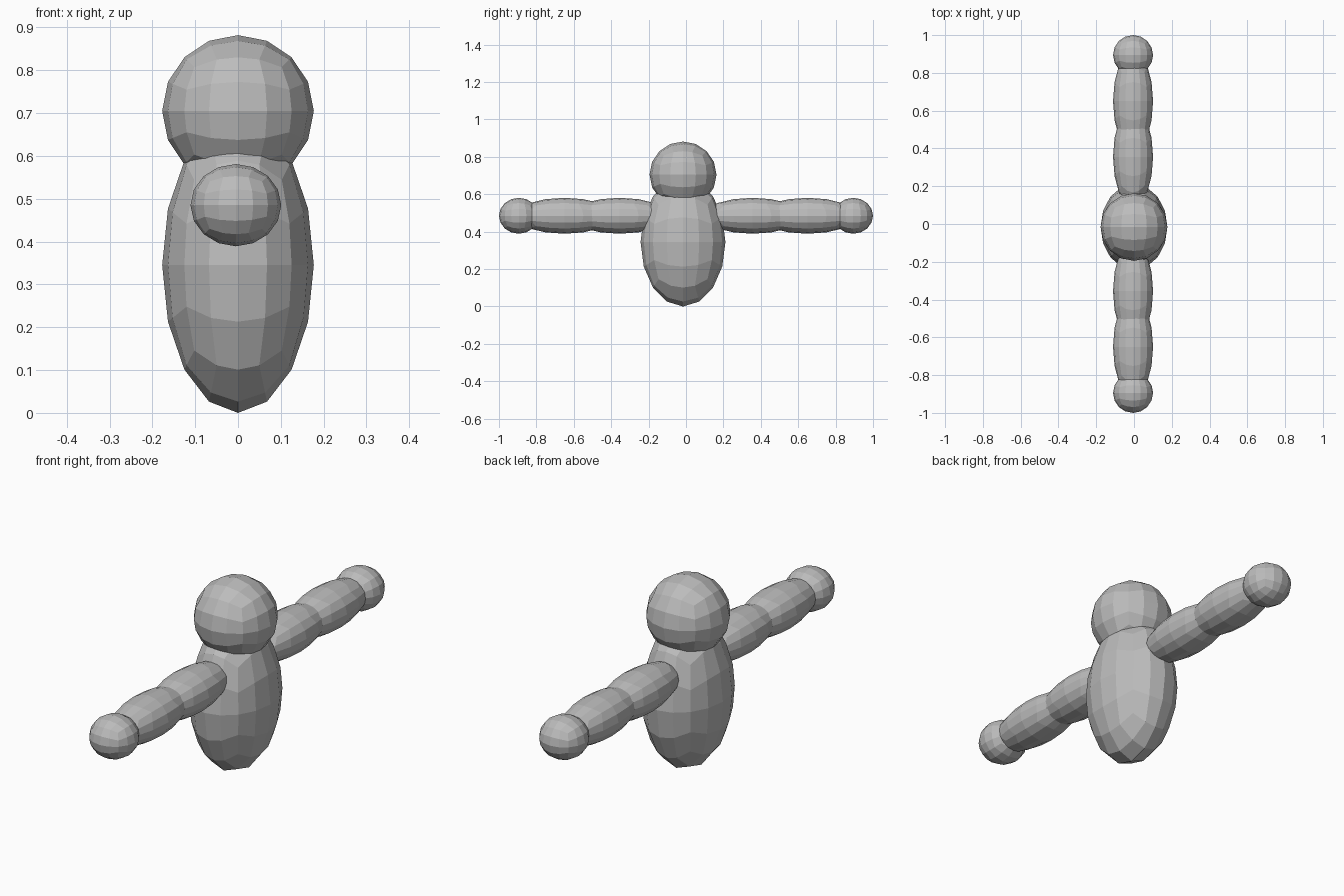
import bpy, bmesh, math
from mathutils import Vector

if "Cube" in bpy.data.objects:
    bpy.data.objects.remove(bpy.data.objects["Cube"])

grey = bpy.data.materials.new("plain_grey")
grey.diffuse_color = (0.5, 0.5, 0.5, 1)
grey.use_nodes = True
grey.node_tree.nodes["Principled BSDF"].inputs["Base Color"].default_value = grey.diffuse_color


def ball(name, centre, radii):
    """Flat-shaded ellipsoid made from a cube with a 4 x 4 grid on each side."""
    bm = bmesh.new()
    bmesh.ops.create_cube(bm, size=2)
    bmesh.ops.subdivide_edges(bm, edges=bm.edges[:], cuts=3, use_grid_fill=True)
    for v in bm.verts:
        # equal angular steps, then push out to the ellipsoid
        d = Vector([math.tan(c * math.pi / 4) for c in v.co]).normalized()
        v.co = Vector([d[i] * radii[i] for i in range(3)])
    bmesh.ops.recalc_face_normals(bm, faces=bm.faces[:])
    mesh = bpy.data.meshes.new(name)
    bm.to_mesh(mesh)
    bm.free()
    mesh.materials.append(grey)
    obj = bpy.data.objects.new(name, mesh)
    obj.location = centre
    bpy.context.collection.objects.link(obj)
    return obj


# Torso and head
ball("body", (0, -0.016, 0.345), (0.177, 0.227, 0.345))
ball("head", (0, -0.016, 0.705), (0.177, 0.179, 0.177))

# Outstretched arms along y
for side, s in (("front", -1), ("back", 1)):
    ball(side + "_upper_arm", (-0.005, s * 0.355, 0.485), (0.106, 0.265, 0.096))
    ball(side + "_forearm", (-0.005, s * 0.65, 0.485), (0.106, 0.265, 0.096))
    ball(side + "_hand", (-0.005, s * 0.894, 0.485), (0.106, 0.106, 0.096))
